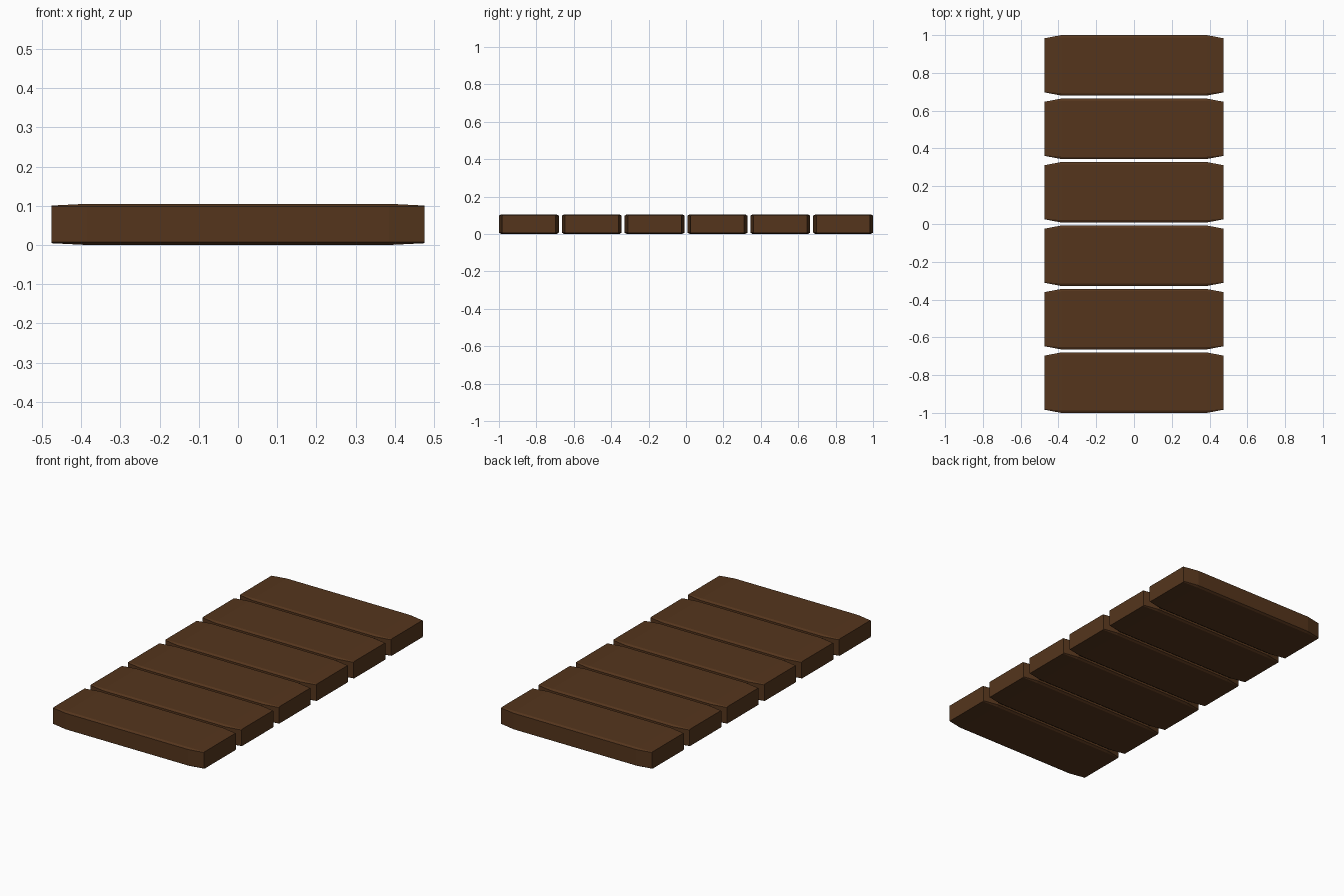
import bpy, bmesh

if "Cube" in bpy.data.objects:
    bpy.data.objects.remove(bpy.data.objects["Cube"])

wood = bpy.data.materials.new("dark_wood")
wood.diffuse_color = (0.09, 0.036, 0.012, 1)
wood.use_nodes = True
wood.node_tree.nodes["Principled BSDF"].inputs["Base Color"].default_value = wood.diffuse_color

MID = 0.0525  # mid height of the planks


def section(bm, x, hy, hz, cy, cz):
    # chamfered rectangular cross-section at x
    quarter = [(hy, hz - cz), (hy - cy, hz)]
    pts = quarter + [(-y, z) for y, z in reversed(quarter)]
    pts += [(-y, -z) for y, z in pts]
    return [bm.verts.new((x, y, z)) for y, z in pts]


def plank(name, y):
    bm = bmesh.new()
    # tapered ends, straight middle
    rings = [section(bm, -0.475, 0.143, 0.048, 0.004, 0.003),
             section(bm, -0.385, 0.16, 0.0525, 0.012, 0.007),
             section(bm, 0.385, 0.16, 0.0525, 0.012, 0.007),
             section(bm, 0.475, 0.143, 0.048, 0.004, 0.003)]
    for a, b in zip(rings, rings[1:]):
        for i in range(8):
            j = (i + 1) % 8
            bm.faces.new((a[i], a[j], b[j], b[i]))
    bm.faces.new(rings[0])
    bm.faces.new(rings[-1])
    bmesh.ops.recalc_face_normals(bm, faces=bm.faces)
    me = bpy.data.meshes.new(name)
    bm.to_mesh(me)
    bm.free()
    me.materials.append(wood)
    ob = bpy.data.objects.new(name, me)
    ob.location = (0, y, MID)
    bpy.context.collection.objects.link(ob)


# row of six planks
for i in range(6):
    plank(f"plank_{i + 1}", -0.84 + 0.336 * i)
